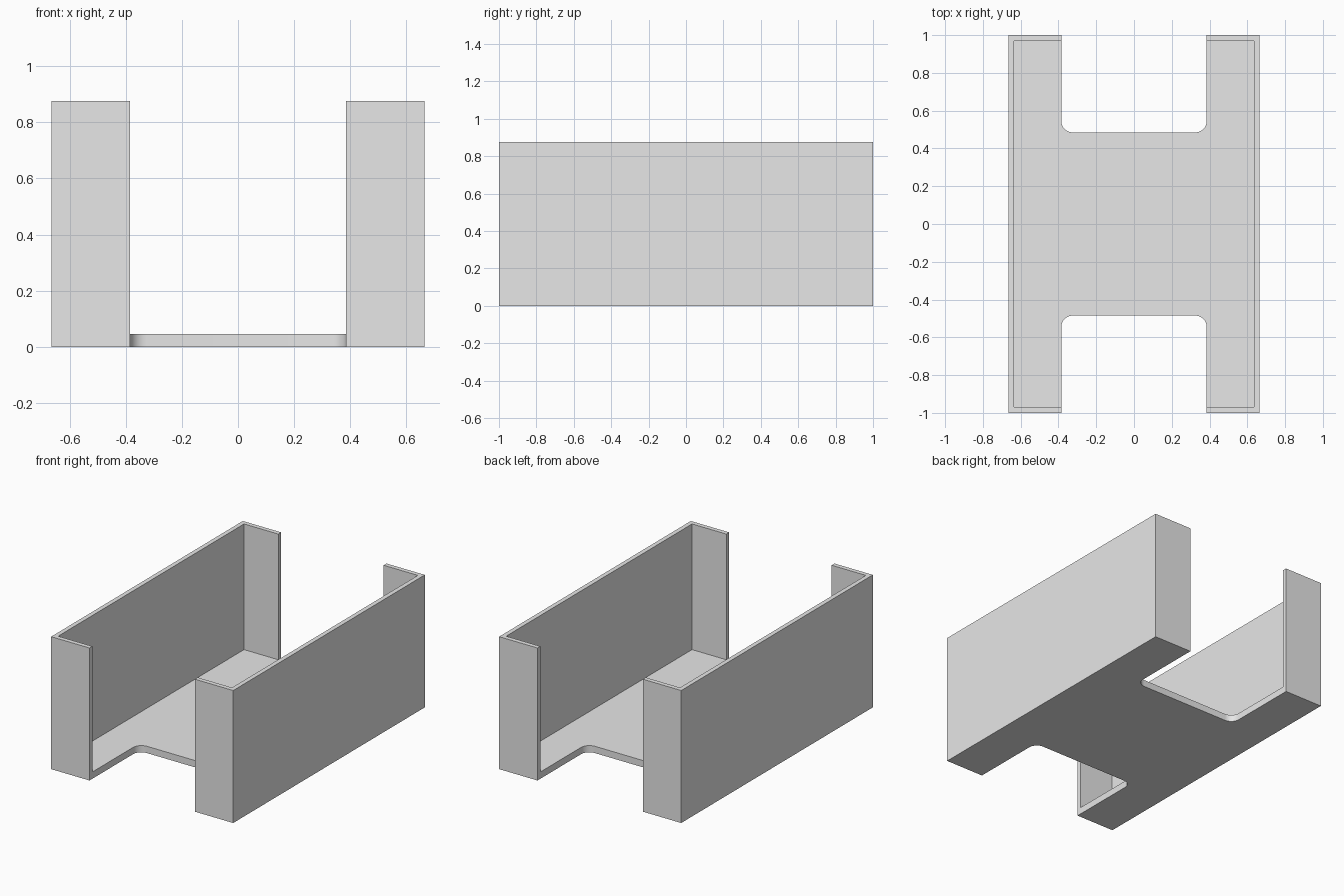
import bpy
import bmesh

default_cube = bpy.data.objects.get("Cube")
if default_cube:
    bpy.data.objects.remove(default_cube, do_unlink=True)

HALF_X, HALF_Y, HEIGHT = 0.665, 1.0, 0.875
WALL, FLOOR = 0.03, 0.045
NOTCH_X, NOTCH_Y, FILLET = 0.385, 0.485, 0.06

grey = bpy.data.materials.new("light grey")
grey.diffuse_color = (0.8, 0.8, 0.8, 1)
grey.use_nodes = True
grey.node_tree.nodes["Principled BSDF"].inputs["Base Color"].default_value = (0.8, 0.8, 0.8, 1)


def make_box(name, low, high, fillet=0):
    """Box between two corners, with optional rounding of its upright edges."""
    bm = bmesh.new()
    bmesh.ops.create_cube(bm, size=1)
    for v in bm.verts:
        v.co = [high[i] if v.co[i] > 0 else low[i] for i in range(3)]
    if fillet:
        upright = [e for e in bm.edges
                   if abs(e.verts[0].co.z - e.verts[1].co.z) > 0.1]
        bmesh.ops.bevel(bm, geom=upright, offset=fillet, segments=8,
                        profile=0.5, affect='EDGES')
    bmesh.ops.recalc_face_normals(bm, faces=bm.faces)
    mesh = bpy.data.meshes.new(name)
    bm.to_mesh(mesh)
    bm.free()
    mesh.materials.append(grey)
    obj = bpy.data.objects.new(name, mesh)
    bpy.context.collection.objects.link(obj)
    return obj


# Outer block of the tray
tray = make_box("open_ended_tray", (-HALF_X, -HALF_Y, 0), (HALF_X, HALF_Y, HEIGHT))

# Hollow interior above the floor
cutters = [make_box("cavity_cutter",
                    (WALL - HALF_X, WALL - HALF_Y, FLOOR),
                    (HALF_X - WALL, HALF_Y - WALL, HEIGHT + 0.2))]

# Rounded openings through the floor and end walls, front and back
for name, side in (("front", -1), ("back", 1)):
    near, far = sorted((side * NOTCH_Y, side * (HALF_Y + 0.3)))
    cutters.append(make_box(name + "_notch_cutter",
                            (-NOTCH_X, near, -0.2),
                            (NOTCH_X, far, HEIGHT + 0.3), FILLET))

bpy.ops.object.select_all(action='DESELECT')
tray.select_set(True)
bpy.context.view_layer.objects.active = tray
for cutter in cutters:
    cutter.hide_render = True
    cut = tray.modifiers.new(cutter.name, 'BOOLEAN')
    cut.operation = 'DIFFERENCE'
    cut.solver = 'EXACT'
    cut.object = cutter
    bpy.ops.object.modifier_apply(modifier=cut.name)
for cutter in cutters:
    bpy.data.objects.remove(cutter, do_unlink=True)

bpy.ops.object.shade_smooth_by_angle()
